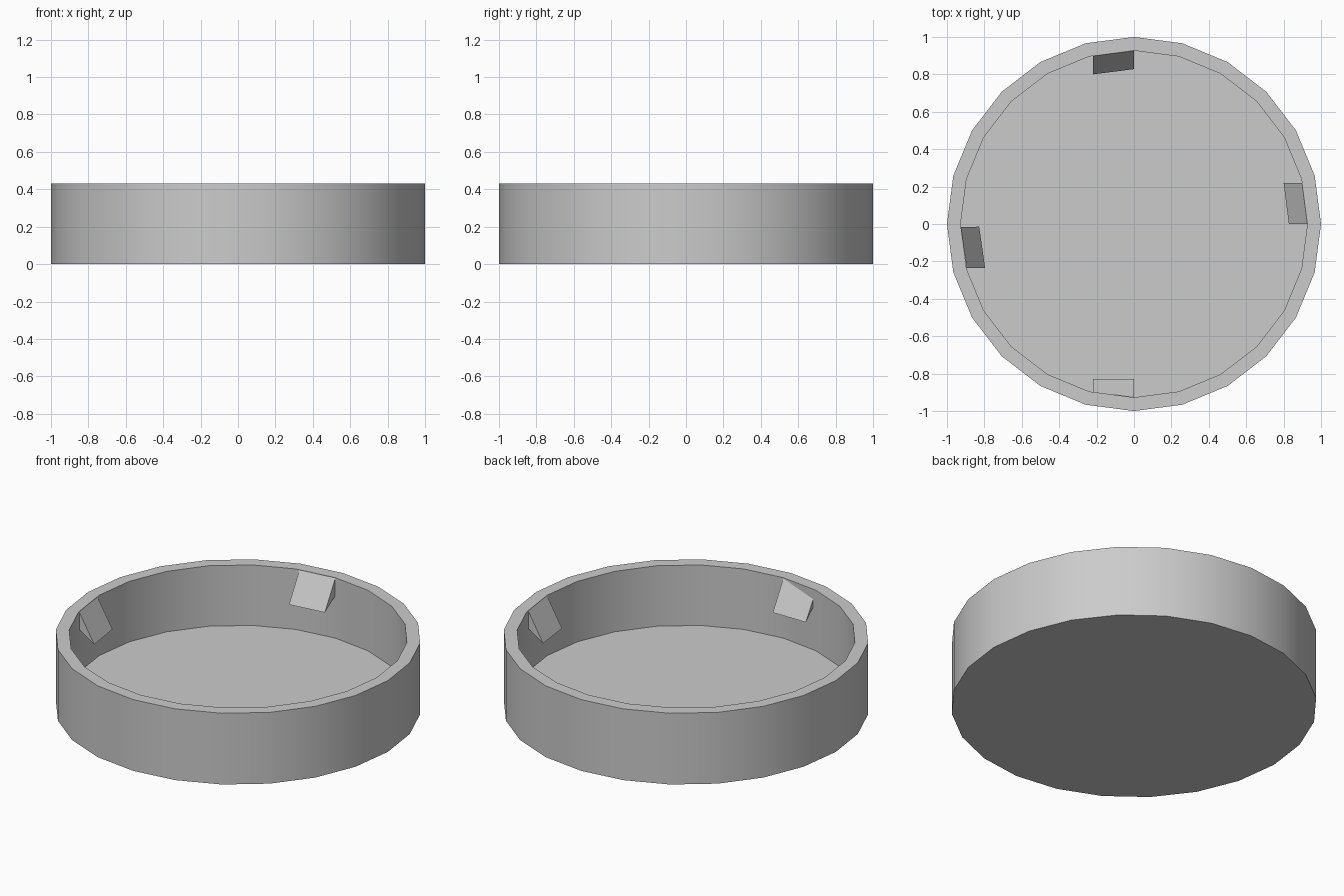
import bpy
import bmesh
from math import radians
from mathutils import Matrix, Vector

cube = bpy.data.objects.get("Cube")
if cube:
    bpy.data.objects.remove(cube, do_unlink=True)

SIDES = 24
HEIGHT = 0.43
FLOOR = 0.065
OUTER = 1.0
INNER = 0.927

grey = bpy.data.materials.new("light_grey")
grey.use_nodes = True
colour = (0.6, 0.6, 0.6, 1)
grey.diffuse_color = colour
grey.node_tree.nodes["Principled BSDF"].inputs["Base Color"].default_value = colour


def make_object(name, bm):
    bmesh.ops.recalc_face_normals(bm, faces=bm.faces)
    mesh = bpy.data.meshes.new(name)
    bm.to_mesh(mesh)
    bm.free()
    mesh.materials.append(grey)
    obj = bpy.data.objects.new(name, mesh)
    bpy.context.collection.objects.link(obj)
    return obj


# Round cap: a shallow dish lathed around z, closed by a floor and a base
def build_cap():
    bm = bmesh.new()
    profile = [(OUTER, 0), (OUTER, HEIGHT), (INNER, HEIGHT), (INNER, FLOOR)]
    rings = []
    for radius, z in profile:
        rings.append([bm.verts.new(Matrix.Rotation(radians(360 / SIDES * i), 3, "Z")
                                   @ Vector((radius, 0, z))) for i in range(SIDES)])
    for low, high in zip(rings, rings[1:]):
        for i in range(SIDES):
            j = (i + 1) % SIDES
            bm.faces.new((low[i], low[j], high[j], high[i]))
    bm.faces.new(rings[0])
    bm.faces.new(rings[-1])
    return make_object("round_cap", bm)


# Locking lug: a wedge on one wall facet, running from start to end along it
def build_lug(name, angle, mirror=False, end_top=0.425, end_inner=0.80):
    bm = bmesh.new()
    start = [(INNER, 0, 0.425), (0.828, 0, 0.257), (INNER, 0, 0.32)]
    end = [(0.898, 0.22, end_top), (end_inner, 0.22, 0.257), (0.898, 0.22, 0.32)]
    turn = Matrix.Rotation(radians(angle), 3, "Z")
    if mirror:
        turn = turn @ Matrix.Diagonal((1, -1, 1))
    a = [bm.verts.new(turn @ Vector(p)) for p in start]
    b = [bm.verts.new(turn @ Vector(p)) for p in end]
    bm.faces.new(a)
    bm.faces.new(b)
    for i in range(3):
        j = (i + 1) % 3
        bm.faces.new((a[i], a[j], b[j], b[i]))
    return make_object(name, bm)


cap = build_cap()
build_lug("left_lug", 0)
build_lug("back_lug", 90)
build_lug("right_lug", 181)
build_lug("front_lug", 270, mirror=True, end_top=0.37, end_inner=0.828)

# Smooth the round walls, keep the rims sharp
bpy.ops.object.select_all(action="DESELECT")
cap.select_set(True)
bpy.context.view_layer.objects.active = cap
bpy.ops.object.shade_smooth_by_angle(angle=radians(30))
